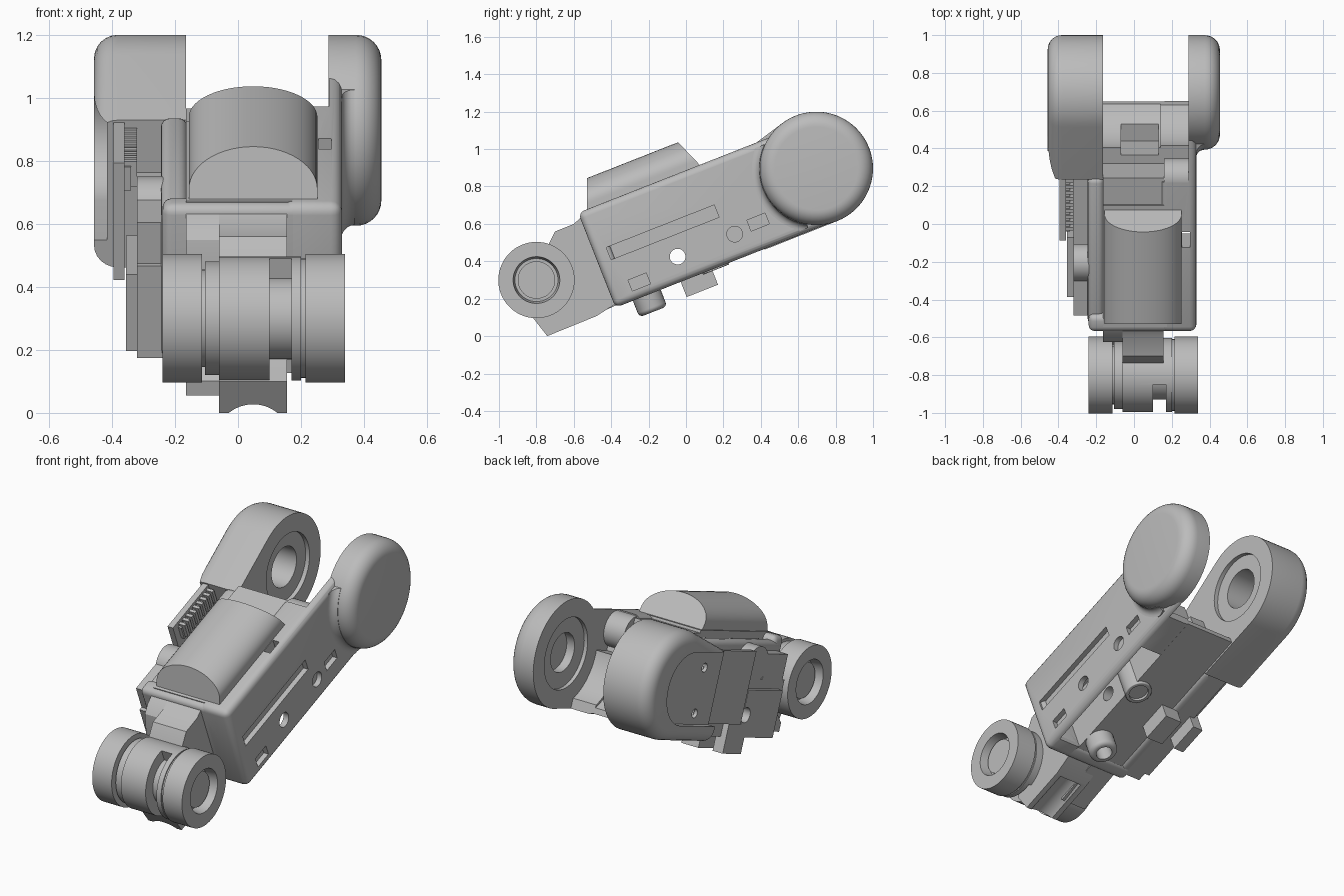
import bpy, bmesh, math
from mathutils import Matrix

cube = bpy.data.objects.get("Cube")
if cube:
    bpy.data.objects.remove(cube, do_unlink=True)

grey = bpy.data.materials.new("plain_grey")
grey.use_nodes = True
grey.diffuse_color = (0.5, 0.5, 0.5, 1)
grey.node_tree.nodes["Principled BSDF"].inputs["Base Color"].default_value = (0.5, 0.5, 0.5, 1)

# Everything is built level (x across, u along the arm, v up), then tilted
TILT = Matrix.Rotation(math.radians(21.5), 4, "X")
WHEEL = (-0.634, 0.572)
PIVOT = (0.977, 0.579)
parts = []


def finish(name, bm):
    bmesh.ops.remove_doubles(bm, verts=bm.verts, dist=0.0001)
    bmesh.ops.recalc_face_normals(bm, faces=bm.faces)
    mesh = bpy.data.meshes.new(name)
    bm.to_mesh(mesh)
    bm.free()
    mesh.materials.append(grey)
    ob = bpy.data.objects.new(name, mesh)
    bpy.context.collection.objects.link(ob)
    parts.append(ob)
    return ob


def loft(name, ring_a, ring_b, round_a=0.0):
    """Join two matching rings; optionally round the rim of the first."""
    bm = bmesh.new()
    a = [bm.verts.new(p) for p in ring_a]
    b = [bm.verts.new(p) for p in ring_b]
    cap = bm.faces.new(a)
    bm.faces.new(b[::-1])
    for i in range(len(a)):
        j = (i + 1) % len(a)
        bm.faces.new((a[i], b[i], b[j], a[j]))
    bmesh.ops.recalc_face_normals(bm, faces=bm.faces)
    if round_a:
        bm.normal_update()
        bmesh.ops.bevel(bm, geom=list(cap.edges), offset=round_a, segments=6,
                        profile=0.5, affect="EDGES")
    return finish(name, bm)


def prism(name, outline, x0, x1, rounding=0.0):
    return loft(name, [(x0, u, v) for u, v in outline], [(x1, u, v) for u, v in outline], rounding)


def box(name, x0, x1, u0, u1, v0, v1):
    return prism(name, [(u0, v0), (u1, v0), (u1, v1), (u0, v1)], x0, x1)


def arc(centre, r, start, end, n):
    angles = [math.radians(start + (end - start) * i / n) for i in range(n + 1)]
    return [(centre[0] + r * math.cos(t), centre[1] + r * math.sin(t)) for t in angles]


def disc(name, centre, r, x0, x1):
    return prism(name, arc(centre, r, 0, 360, 48)[:-1], x0, x1)


def lathe(name, centre, profile):
    """Turn (x, radius) points about an axis along x."""
    bm = bmesh.new()
    vs = [bm.verts.new((x, centre[0], centre[1] + r)) for x, r in profile]
    edges = [bm.edges.new(pair) for pair in zip(vs, vs[1:])]
    bmesh.ops.spin(bm, geom=vs + edges, cent=(0, *centre), axis=(1, 0, 0),
                   angle=math.tau, steps=56, use_duplicate=False)
    return finish(name, bm)


def apply(ob, mod):
    bpy.context.view_layer.objects.active = ob
    bpy.ops.object.modifier_apply(modifier=mod.name)


def cut(ob, *cutters):
    for c in cutters:
        mod = ob.modifiers.new("cut", "BOOLEAN")
        mod.operation = "DIFFERENCE"
        mod.solver = "EXACT"
        mod.object = c
        apply(ob, mod)
        parts.remove(c)
        bpy.data.objects.remove(c, do_unlink=True)


def soften(ob, width):
    mod = ob.modifiers.new("soften", "BEVEL")
    mod.width, mod.segments, mod.limit_method = width, 4, "ANGLE"
    apply(ob, mod)


def through_hole():
    return disc("cutter", (0.114, 0.412), 0.042, -0.6, 0.6)


def trench():
    """Gap between the housing core and the side wall, open underneath."""
    return [box("cutter", 0.15, 0.296, -0.2, 0.56, 0.1, 0.62),
            box("cutter", 0.255, 0.296, 0.19, 0.28, 0.1, 1)]


# Main housing: deck over the front, lower floor running back to the pivot
core = prism("housing_core", [(-0.28, 0.288), (0.81, 0.288), (0.81, 0.6), (0.58, 0.6),
                              (0.58, 0.81), (-0.28, 0.81)], -0.165, 0.3)
cut(core, disc("cutter", PIVOT, 0.308, -0.3, 0.5), through_hole(), *trench(),
    box("cutter", -0.07, 0.13, 0.63, 0.76, 0.4, 0.9))

# Side wall with its slot, windows and holes
wall = box("side_wall", 0.14, 0.33, -0.295, 0.97, 0.28, 0.825)
soften(wall, 0.035)
cut(wall, disc("cutter", PIVOT, 0.295, 0, 0.5), through_hole(), *trench(),
    box("cutter", 0, 0.289, 0.56, 1.1, 0.6, 1),
    box("cutter", 0, 0.289, 0.81, 1.1, 0.1, 1),
    box("cutter", 0.25, 0.5, -0.223, 0.397, 0.527, 0.597),
    disc("cutter", (0.442, 0.412), 0.042, 0.25, 0.5),
    box("cutter", 0.25, 0.5, 0.53, 0.634, 0.395, 0.457),
    box("cutter", 0.25, 0.5, -0.178, -0.074, 0.33, 0.392))

# Front bulkhead and opposite wall
front = box("front_bulkhead", -0.24, 0.32, -0.295, -0.2, 0.282, 0.82)
soften(front, 0.03)
far_wall = box("far_wall", -0.245, -0.16, -0.27, 0.57, 0.285, 0.79)
soften(far_wall, 0.03)
cut(far_wall, through_hole())

# Stepped side casing below the circuit board
for name, x, u0, u1, v0, v1 in (("side_casing", -0.32, -0.25, 0.62, 0.285, 0.6),
                                ("side_block", -0.355, -0.2, 0.14, 0.29, 0.55)):
    cut(box(name, x, -0.2, u0, u1, v0, v1), through_hole())
box("casing_shoulder", -0.32, -0.2, -0.23, -0.03, 0.59, 0.74)
disc("side_boss", (0.047, 0.68), 0.1, -0.32, -0.2)

# Rounded motor cover with sloped ends
arch = [(0.252, 0.78)] + [(0.048 + 0.204 * math.cos(t), 0.855 + 0.125 * math.sin(t))
                          for t in [math.pi * i / 28 for i in range(29)]] + [(-0.156, 0.78)]
loft("motor_cover", [(x, -0.236 + 0.4 * (v - 0.845), v) for x, v in arch],
     [(x, 0.402 - 0.41 * (v - 0.83), v) for x, v in arch])
box("cover_rim", -0.165, 0.253, -0.26, 0.43, 0.8, 0.825)
disc("deck_boss", (0.55, 0.72), 0.1, 0.16, 0.3)

# Large pivot pad on the plain side, hollow on its inner face
rim = [(x + 0.375, r + 0.223) for x, r in arc((0, 0), 0.08, 90, 0, 8)]
lathe("pivot_pad", PIVOT, [(0.36, 0), (0.36, 0.11), (0.31, 0.11), (0.31, 0.2), (0.288, 0.2),
                           (0.288, 0.303)] + rim + [(0.455, 0)])

# Curved fillet where the side wall runs into the pad, trimmed to the wall
flare = lathe("pad_fillet", PIVOT, [(0.31, 0.25), (0.31, 0.345)]
              + arc((0.37, 0.345), 0.04, 180, 270, 6) + [(0.37, 0.25), (0.31, 0.25)])
cut(flare, box("cutter", 0, 1, 0.82, 2, 0, 2),
    box("cutter", 0, 1, 0, 2, 0.8, 2), box("cutter", 0, 1, 0, 2, -1, 0.3))

# Pivot lug on the board side: rounded outside, recessed both sides
lug = prism("pivot_lug", arc(PIVOT, 0.303, 106, -90, 40) + [(0.4, 0.276), (0.4, 0.734)],
            -0.457, -0.165, 0.075)
plate = arc((0.9, 0.57), 0.2, 90, -90, 20)
cut(lug, box("cutter", -0.6, 0, 0.3, 0.56, 0.1, 1),
    prism("cutter", plate + [(0.3, 0.37), (0.3, 0.77)], -0.6, -0.415),
    disc("cutter", PIVOT, 0.2, -0.19, 0),
    disc("cutter", PIVOT, 0.115, -0.36, 0),
    disc("cutter", (0.72, 0.68), 0.025, -0.6, -0.34),
    disc("cutter", (0.72, 0.43), 0.025, -0.6, -0.34))

# Circuit board and its row of connector pins
box("circuit_board", -0.395, -0.36, 0.21, 0.7, 0.37, 0.77)
box("connector_bar", -0.365, -0.34, 0.25, 0.57, 0.66, 0.74)
for i in range(9):
    u = 0.26 + 0.034 * i
    box("connector_pin", -0.362, -0.32, u, u + 0.018, 0.67, 0.755)

# Neck joining the housing to the front roller
neck = prism("neck", [(-0.726, 0.393), (-0.69, 0.272), (-0.406, 0.275), (-0.28, 0.3),
                      (-0.28, 0.8), (-0.338, 0.778), (-0.446, 0.777), (-0.51, 0.72),
                      (-0.6, 0.6)], -0.06, 0.155)
ring = arc((0.048, 0.2), 0.105, 0, 360, 32)[:-1]
cut(neck, loft("cutter", [(x, -0.9, v) for x, v in ring], [(x, -0.42, v) for x, v in ring]))
prism("neck_side", [(-0.56, 0.28), (-0.28, 0.29), (-0.28, 0.8), (-0.335, 0.778),
                    (-0.38, 0.74), (-0.42, 0.6), (-0.42, 0.45), (-0.56, 0.33)], -0.165, 0)

# Front roller: barrel with a notch round its front, between two cupped wheels
barrel = lathe("roller_barrel", WHEEL, [(-0.13, 0), (-0.13, 0.155), (-0.105, 0.155),
               (-0.105, 0.18), (-0.06, 0.18), (-0.06, 0.197), (0.2, 0.197),
               (0.2, 0.19), (0.225, 0.19), (0.225, 0)])
cut(barrel, box("cutter", 0.1, 0.17, -0.9, -0.61, 0.3, 0.85))
disc("barrel_hub", WHEEL, 0.13, 0.05, 0.2)
cup = [(0.215, 0), (0.215, 0.204), (0.34, 0.204), (0.34, 0.125), (0.28, 0.115),
       (0.28, 0.1), (0.305, 0.1), (0.305, 0)]
lathe("left_wheel", WHEEL, cup)
lathe("right_wheel", WHEEL, [(0.1 - x, r) for x, r in cup])

# Hollow pin, socket and brackets under the housing
for name, x, u, r, bore, v, edge in (("bottom_pin", 0.07, -0.115, 0.08, 0.045, 0.185, 0.025),
                                     ("bottom_socket", 0.1, 0.28, 0.075, 0.055, 0.272, 0.005)):
    outer, inner = (arc((x, u), q, 0, 360, 32)[:-1] for q in (r, bore))
    pin = loft(name, [(a, b, v) for a, b in outer], [(a, b, 0.63) for a, b in outer], edge)
    cut(pin, loft("cutter", [(a, b, 0) for a, b in inner], [(a, b, 0.3) for a, b in inner]))
box("bottom_bracket", -0.2, -0.09, 0.08, 0.26, 0.193, 0.3)
box("outer_bracket", -0.355, -0.29, 0.08, 0.26, 0.2, 0.36)

# Smooth round surfaces, keep hard edges, and tilt the whole assembly
bpy.ops.object.select_all(action="DESELECT")
for ob in parts:
    ob.matrix_world = TILT
    ob.select_set(True)
bpy.context.view_layer.objects.active = parts[0]
bpy.ops.object.shade_smooth_by_angle(angle=math.radians(30))
